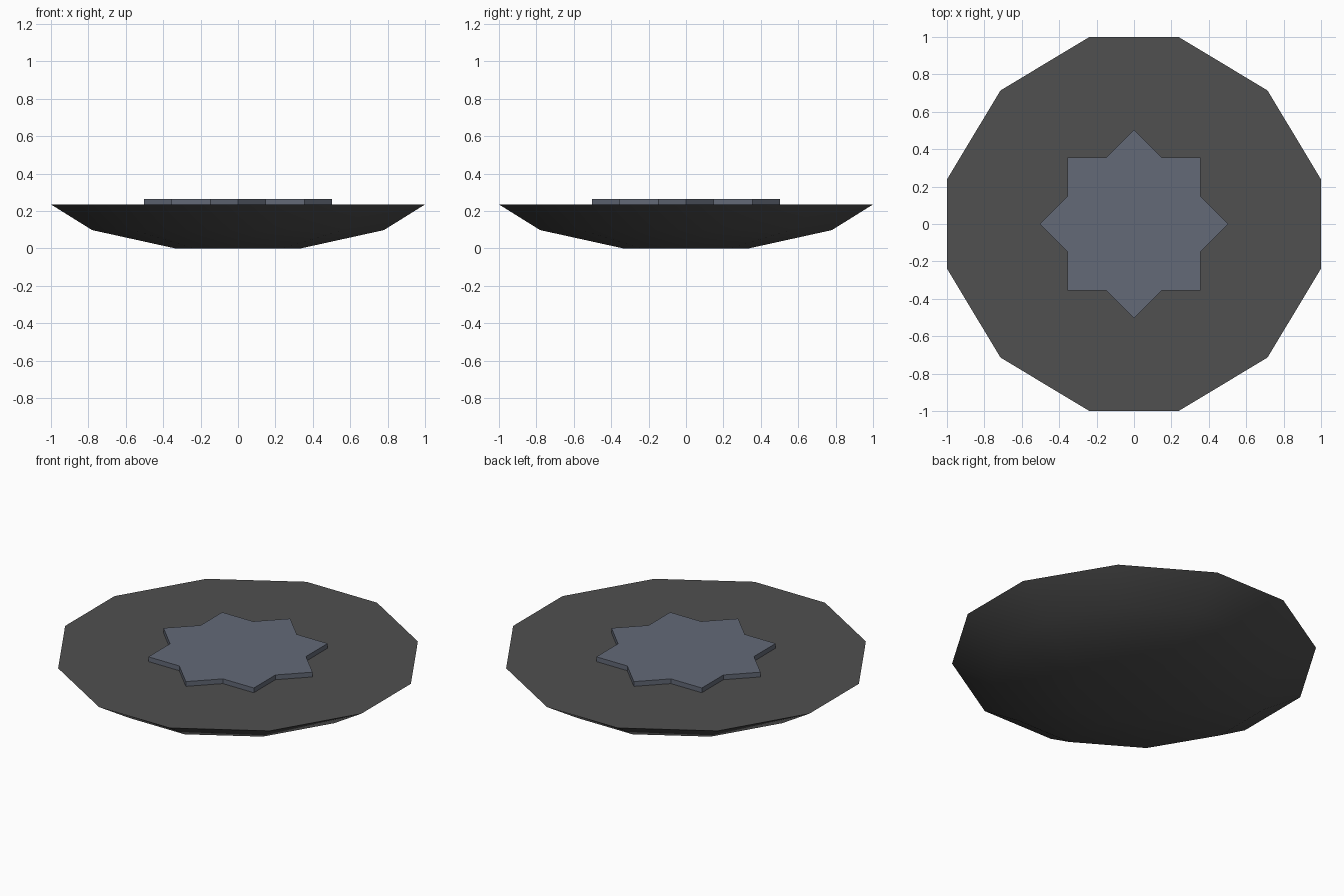
import bpy, bmesh, math

if "Cube" in bpy.data.objects:
    bpy.data.objects.remove(bpy.data.objects["Cube"])


def material(name, rgb):
    m = bpy.data.materials.new(name)
    m.diffuse_color = (*rgb, 1)
    m.use_nodes = True
    m.node_tree.nodes["Principled BSDF"].inputs["Base Color"].default_value = m.diffuse_color
    return m


def loft(name, rings, mat, smooth):
    """Solid through stacked rings of equal vertex count, capped at both ends."""
    bm = bmesh.new()
    loops = [[bm.verts.new(p) for p in ring] for ring in rings]
    n = len(loops[0])
    for a, b in zip(loops, loops[1:]):
        for i in range(n):
            j = (i + 1) % n
            bm.faces.new((a[i], a[j], b[j], b[i]))
    bm.faces.new(loops[0][::-1])
    bm.faces.new(loops[-1])
    bmesh.ops.recalc_face_normals(bm, faces=bm.faces[:])
    me = bpy.data.meshes.new(name)
    bm.to_mesh(me)
    bm.free()
    me.materials.append(mat)
    ob = bpy.data.objects.new(name, me)
    bpy.context.collection.objects.link(ob)
    if smooth:
        bpy.ops.object.select_all(action='DESELECT')
        ob.select_set(True)
        bpy.context.view_layer.objects.active = ob
        bpy.ops.object.shade_smooth_by_angle(angle=math.radians(40))
    return ob


dark = material("dark grey", (0.08, 0.08, 0.08))
slate = material("slate blue grey", (0.125, 0.142, 0.185))

# Twelve-sided shallow dish: one quarter outline turned four times
quarter = [(1.0, -0.238), (1.0, 0.238), (0.714, 0.714)]
outline = []
for k in range(4):
    c, s = [(1, 0), (0, 1), (-1, 0), (0, -1)][k]
    outline += [(x * c - y * s, x * s + y * c) for x, y in quarter]
profile = [(0.335, 0.0), (0.78, 0.098), (1.0, 0.235)]  # scale, height
loft("dish", [[(x * r, y * r, z) for x, y in outline] for r, z in profile], dark, True)

# Eight-pointed star plate on top
star = []
for i in range(16):
    r = 0.503 if i % 2 == 0 else 0.385
    a = math.pi * i / 8
    star.append((r * math.cos(a), r * math.sin(a)))
loft("star_plate", [[(x, y, z) for x, y in star] for z in (0.235, 0.264)], slate, False)
